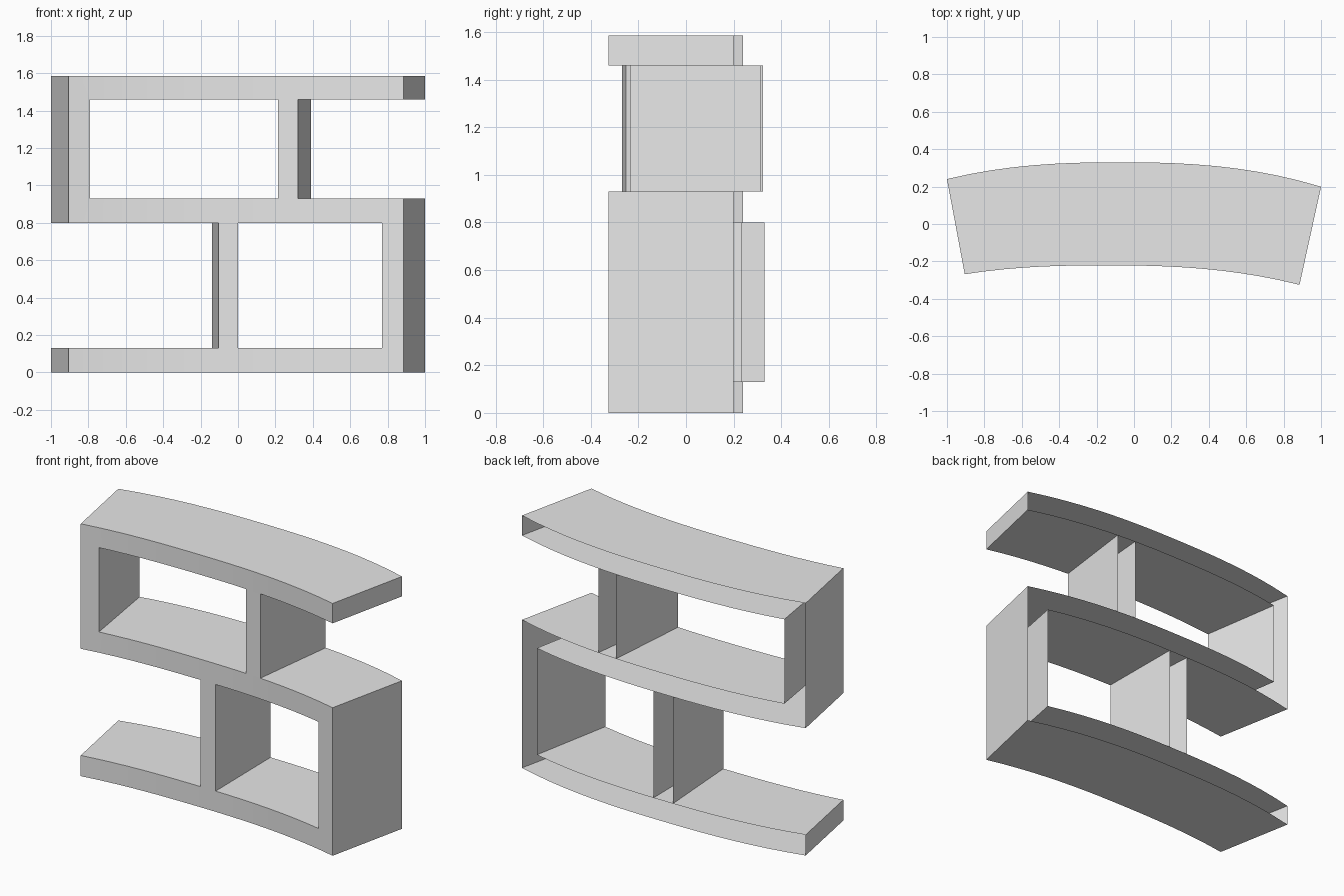
import bpy
import bmesh
from mathutils import Vector

cube = bpy.data.objects.get("Cube")
if cube:
    bpy.data.objects.remove(cube, do_unlink=True)

gray = bpy.data.materials.new("plain_gray")
gray.use_nodes = True
gray.diffuse_color = (0.8, 0.8, 0.8, 1)
gray.node_tree.nodes["Principled BSDF"].inputs["Base Color"].default_value = (0.8, 0.8, 0.8, 1)

# Plan extents of the front and back curves
FRONT_L, FRONT_R = -0.905, 0.885
INNER_L, INNER_R = -0.79, 0.77
LEVELS = [0, 0.13, 0.80, 0.93, 1.46, 1.585]


def front(x, z):
    return Vector((x, -0.221 - 0.0955 * abs(x + 0.15) ** 2.5, z))


def back_x(x):
    return -1 + 2 * (x - FRONT_L) / (FRONT_R - FRONT_L)


def back(x, z):
    return Vector((x, 0.33 - 0.109 * abs(x + 0.075) ** 2.5, z))


def add_face(bm, points, outward):
    face = bm.faces.new([bm.verts.new(p) for p in points])
    face.normal_update()
    if face.normal.dot(Vector(outward)) < 0:
        face.normal_flip()


def finish(bm, name):
    bmesh.ops.remove_doubles(bm, verts=bm.verts, dist=0.0005)
    mesh = bpy.data.meshes.new(name)
    bm.to_mesh(mesh)
    bm.free()
    mesh.materials.append(gray)
    obj = bpy.data.objects.new(name, mesh)
    bpy.context.collection.objects.link(obj)
    bpy.ops.object.select_all(action='DESELECT')
    obj.select_set(True)
    bpy.context.view_layer.objects.active = obj
    bpy.ops.object.shade_smooth_by_angle(angle=0.5)


# S-shaped open-backed shell: filled cells get a front, their free edges get walls
steps = 16
stations = [FRONT_L] + [INNER_L + (INNER_R - INNER_L) * i / steps for i in range(steps + 1)] + [FRONT_R]
columns, rows = len(stations) - 1, len(LEVELS) - 1


def filled(i, j):
    if not (0 <= i < columns and 0 <= j < rows):
        return False
    shelf = j in (0, 2, 4)
    right_upright = i == columns - 1 and j == 1
    left_upright = i == 0 and j == 3
    return shelf or right_upright or left_upright


bm = bmesh.new()
for i in range(columns):
    for j in range(rows):
        if not filled(i, j):
            continue
        xa, xb = stations[i], stations[i + 1]
        za, zb = LEVELS[j], LEVELS[j + 1]
        add_face(bm, [front(xa, za), front(xb, za), front(xb, zb), front(xa, zb)], (0, -1, 0))
        for z, dj in ((za, -1), (zb, 1)):
            if not filled(i, j + dj):
                add_face(bm, [front(xa, z), front(xb, z), back(back_x(xb), z), back(back_x(xa), z)],
                         (0, 0, dj))
        for x, di in ((xa, -1), (xb, 1)):
            if not filled(i + di, j):
                add_face(bm, [front(x, za), back(back_x(x), za), back(back_x(x), zb), front(x, zb)],
                         (di, 0, 0))
finish(bm, "curved_shelf")


# Open-backed dividers between the shelves
def divider(name, front_xs, back_xs, za, zb):
    bm = bmesh.new()
    fa, fb = front_xs
    add_face(bm, [front(fa, za), front(fb, za), front(fb, zb), front(fa, zb)], (0, -1, 0))
    for fx, bx, side in zip(front_xs, back_xs, (-1, 1)):
        add_face(bm, [front(fx, za), back(bx, za), back(bx, zb), front(fx, zb)], (side, 0, 0))
    finish(bm, name)


divider("lower_divider", (-0.105, 0.0), (-0.14, -0.005), LEVELS[1], LEVELS[2])
divider("upper_divider", (0.215, 0.32), (0.26, 0.39), LEVELS[3], LEVELS[4])
